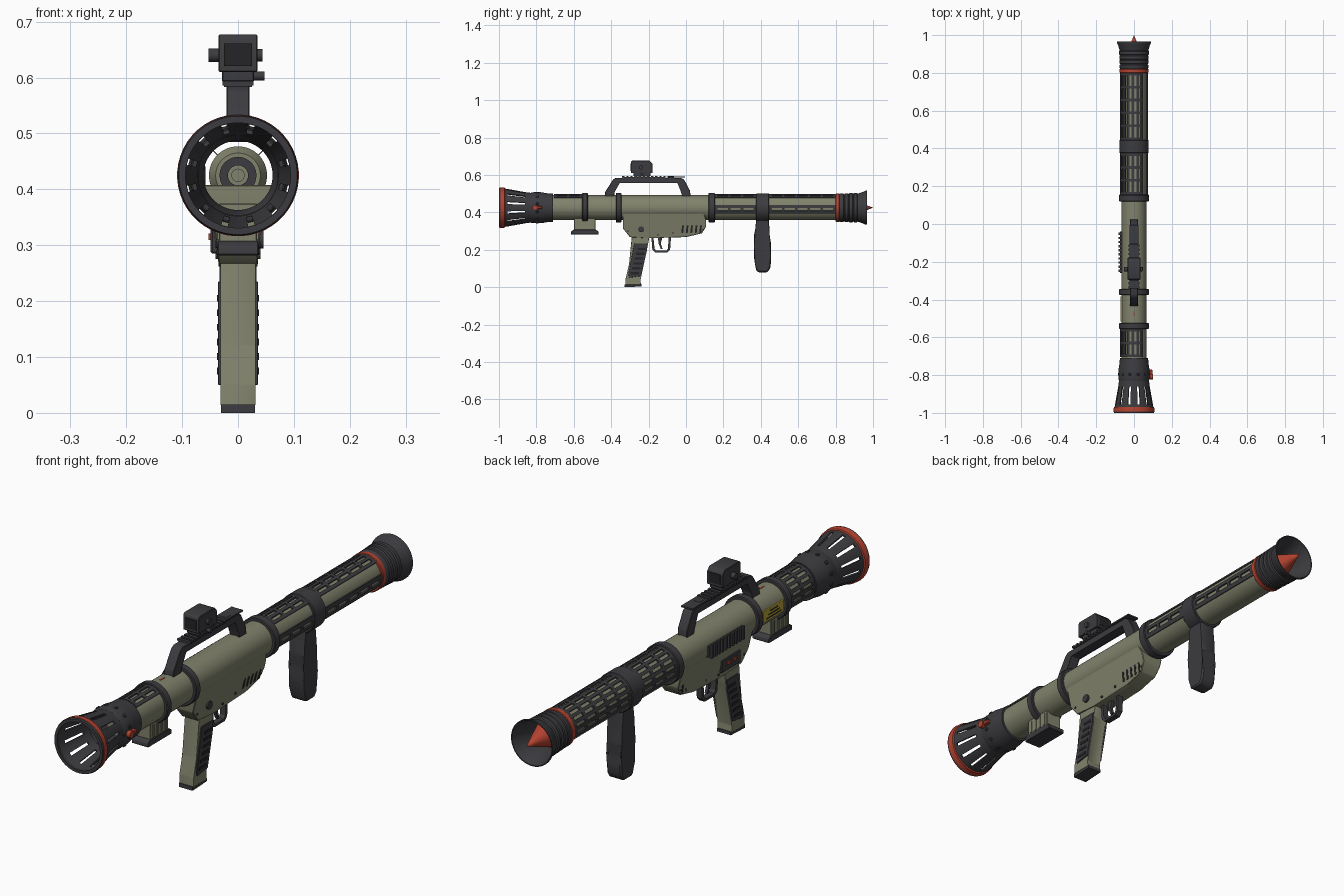
import bpy, bmesh, math
from mathutils import Vector, Matrix

if "Cube" in bpy.data.objects:
    bpy.data.objects.remove(bpy.data.objects["Cube"], do_unlink=True)

AXIS = 0.425  # height of the tube's centre line


def material(name, rgb):
    m = bpy.data.materials.new(name)
    m.use_nodes = True
    m.diffuse_color = (*rgb, 1)
    m.node_tree.nodes["Principled BSDF"].inputs["Base Color"].default_value = (*rgb, 1)
    return m


OLIVE = material("olive", (0.22, 0.225, 0.15))
DARK = material("dark grey", (0.045, 0.044, 0.05))
BLACK = material("near black", (0.018, 0.018, 0.02))
RED = material("red", (0.46, 0.055, 0.03))
YELLOW = material("yellow", (0.48, 0.36, 0.04))


def finish(name, bm, mat, thick=0):
    if not thick:
        bmesh.ops.recalc_face_normals(bm, faces=bm.faces)
    me = bpy.data.meshes.new(name)
    bm.to_mesh(me)
    bm.free()
    me.materials.append(mat)
    ob = bpy.data.objects.new(name, me)
    bpy.context.collection.objects.link(ob)
    bpy.ops.object.select_all(action='DESELECT')
    ob.select_set(True)
    bpy.context.view_layer.objects.active = ob
    if thick:
        mod = ob.modifiers.new("thickness", 'SOLIDIFY')
        mod.thickness, mod.offset = thick, 0
        bpy.ops.object.modifier_apply(modifier=mod.name)
    bpy.ops.object.shade_smooth_by_angle(angle=math.radians(30))
    return ob


def bevel_all(bm, width):
    if width:
        bmesh.ops.bevel(bm, geom=bm.edges[:], offset=width, segments=1, affect='EDGES')


def box(name, centre, size, mat, bevel=0, turn=None):
    bm = bmesh.new()
    bmesh.ops.create_cube(bm, size=1)
    bmesh.ops.scale(bm, vec=size, verts=bm.verts)
    bevel_all(bm, bevel)
    bmesh.ops.translate(bm, vec=centre, verts=bm.verts)
    if turn:  # swing around the tube's axis
        bmesh.ops.rotate(bm, cent=(0, 0, AXIS), matrix=Matrix.Rotation(turn, 3, 'Y'), verts=bm.verts)
    return finish(name, bm, mat)


def disc(name, centre, r, length, mat, axis='X', sides=16):
    bm = bmesh.new()
    bmesh.ops.create_cone(bm, cap_ends=True, segments=sides, radius1=r, radius2=r, depth=length)
    other = 'Y' if axis == 'X' else 'X'
    bmesh.ops.rotate(bm, matrix=Matrix.Rotation(math.pi / 2, 3, other), verts=bm.verts)
    bmesh.ops.translate(bm, vec=centre, verts=bm.verts)
    return finish(name, bm, mat)


def prism(name, pts, half, mat, bevel=0, x=0):
    """Side profile (y, z) given a width; half may be a function of height."""
    width = half if callable(half) else lambda z: half
    bm = bmesh.new()
    rings = [[bm.verts.new((x + s * width(z), y, z)) for y, z in pts] for s in (-1, 1)]
    for ring in rings:
        bm.faces.new(ring)
    for i in range(len(pts)):
        j = (i + 1) % len(pts)
        bm.faces.new((rings[0][i], rings[0][j], rings[1][j], rings[1][i]))
    bevel_all(bm, bevel)
    return finish(name, bm, mat)


def lathe(name, pts, mat, loop=True, thick=0, skip=None, segs=48):
    """Turn a (y, radius) profile around the tube's axis."""
    bm = bmesh.new()
    rows = []
    for y, r in pts:
        ang = [(k + 0.5) * math.tau / segs for k in range(segs)]
        rows.append([bm.verts.new((r * math.cos(a), y, AXIS + r * math.sin(a))) for a in ang])
    for i in range(len(pts) if loop else len(pts) - 1):
        a, b = rows[i], rows[(i + 1) % len(pts)]
        for k in range(segs):
            if not (skip and skip(i, k)):
                n = (k + 1) % segs
                bm.faces.new((a[k], a[n], b[n], b[k]))
    bmesh.ops.remove_doubles(bm, verts=bm.verts, dist=1e-5)
    return finish(name, bm, mat, thick)


def hoop(name, y0, y1, r, mat, inner=0.064):
    c = 0.003
    return lathe(name, [(y0, inner), (y0, r - c), (y0 + c, r), (y1 - c, r), (y1, r - c), (y1, inner)], mat)


def vented_panel(name, y0, y1, a0, a1, rows, cols, r=0.071):
    """Curved cover with long slots on every other row and column."""
    ys, y = [y0], y0
    step = (y1 - y0) / (cols + (cols + 1) * 0.25)
    for i in range(2 * cols + 1):
        y += step * (1 if i % 2 else 0.25)
        ys.append(y)
    n = 2 * rows + 1
    bm = bmesh.new()
    grid = []
    for j in range(n + 1):
        a = math.radians(a0 + (a1 - a0) * j / n)
        grid.append([bm.verts.new((r * math.cos(a), y, AXIS + r * math.sin(a))) for y in ys])
    for j in range(n):
        for i in range(len(ys) - 1):
            if not (i % 2 and j % 2):
                bm.faces.new((grid[j][i], grid[j][i + 1], grid[j + 1][i + 1], grid[j + 1][i]))
    return finish(name, bm, mat=DARK, thick=0.006)


# Main tube, open at both ends, with clamp rings
lathe("main_tube", [(-0.74, 0.062), (-0.74, 0.067), (0.83, 0.067), (0.83, 0.062)], OLIVE)
for i, (y0, y1, r) in enumerate([(-0.555, -0.525, 0.079), (-0.375, -0.345, 0.079),
                                 (0.12, 0.155, 0.079), (0.375, 0.445, 0.077)]):
    hoop(f"clamp_ring_{i + 1}", y0, y1, r, DARK)

# Slotted covers
for i, (y0, y1, cols) in enumerate([(-0.705, -0.555, 2), (0.155, 0.375, 3), (0.445, 0.8, 5)]):
    vented_panel(f"upper_cover_{i + 1}", y0, y1, 49, 200, 7, cols)
    if i:
        vented_panel(f"side_cover_{i + 1}", y0, y1, -25, 12, 1, cols)

# Flared front bell with twelve slots
lathe("front_bell", [(-0.985, 0.101), (-0.955, 0.097), (-0.86, 0.08), (-0.82, 0.075)], DARK, loop=False,
      thick=0.007, skip=lambda i, k: i == 1 and k % 4 == 1)
lathe("front_lip", [(-1, 0.094), (-1, 0.106), (-0.993, 0.108), (-0.985, 0.106), (-0.98, 0.098)], DARK)
lathe("front_red_band", [(-0.992, 0.1), (-0.992, 0.109), (-0.97, 0.107), (-0.966, 0.099)], RED)
lathe("bell_collar", [(-0.83, 0.072), (-0.83, 0.08), (-0.815, 0.083), (-0.775, 0.083), (-0.74, 0.077),
                      (-0.71, 0.075), (-0.71, 0.062), (-0.79, 0.062)], DARK)
for k in range(12):
    box(f"collar_stud_{k + 1}", (0, -0.795, AXIS + 0.083), (0.012, 0.014, 0.008), DARK, 0.002,
        (k + 0.5) * math.tau / 12)
box("collar_red_latch", (0.089, -0.795, AXIS), (0.016, 0.05, 0.016), RED, 0.003)
disc("collar_red_pin", (0.093, -0.808, AXIS), 0.014, 0.016, RED)

# Ridged rear bell
ridges = [(0.82, 0.062), (0.82, 0.073)]
for k in range(4):
    y = 0.826 + 0.024 * k
    ridges += [(y, 0.076 + k * 0.001), (y + 0.016, 0.076 + k * 0.001), (y + 0.02, 0.072 + k * 0.001)]
lathe("rear_bell", ridges + [(0.945, 0.084), (0.96, 0.091), (0.967, 0.091), (0.967, 0.087),
                             (0.93, 0.074), (0.87, 0.062)], DARK)
hoop("rear_red_band", 0.8, 0.822, 0.076, RED)

# Round inside the tube
lathe("round_body", [(0.5, 0), (0.5, 0.04), (0.52, 0.052), (0.87, 0.052), (0.87, 0)], OLIVE, loop=False)
lathe("round_nozzle", [(0.46, 0.018), (0.46, 0.033), (0.51, 0.033), (0.51, 0.018)], DARK)
disc("round_primer", (0, 0.485, AXIS), 0.012, 0.04, OLIVE, 'Y')
lathe("round_red_tip", [(0.87, 0), (0.87, 0.05), (0.92, 0.032), (0.965, 0.014), (1, 0)], RED, loop=False)
for k in range(4):
    box(f"round_fin_{k + 1}", (0, 0.56, AXIS + 0.057), (0.002, 0.08, 0.012), DARK, 0, (k + 0.5) * math.pi / 2)


# Receiver, narrowing toward its underside
def body_half(z):
    return 0.035 + 0.027 * min(1, max(0, (z - 0.3) / 0.11))


prism("receiver", [(-0.338, 0.408), (-0.338, 0.315), (-0.3, 0.268), (-0.2, 0.262), (0.0, 0.268), (0.085, 0.288),
                   (0.108, 0.325), (0.108, 0.36), (0.09, 0.408)], body_half, OLIVE, 0.002)
for k in range(5):
    y = -0.025 + 0.024 * k
    prism(f"receiver_vent_{k + 1}", [(y, 0.29), (y + 0.01, 0.29), (y + 0.014, 0.33), (y + 0.004, 0.33)],
          lambda z: body_half(z) + 0.002, BLACK)
disc("selector_knob", (0.004, -0.24, 0.31), 0.016, 0.084, DARK)
for i, (y, z) in enumerate([(-0.31, 0.3), (-0.15, 0.28), (-0.07, 0.29), (0.09, 0.31)]):
    disc(f"receiver_screw_{i + 1}", (0, y, z), 0.005, 0.08, DARK, sides=8)
box("control_box", (-0.041, -0.215, 0.31), (0.016, 0.12, 0.05), DARK, 0.003)
for i, y in enumerate((-0.235, -0.195)):
    box(f"control_red_{i + 1}", (-0.05, y, 0.315), (0.006, 0.02, 0.012), RED)

# Toothed accessory rail on the right side
box("side_rail", (-0.066, -0.15, 0.42), (0.016, 0.22, 0.045), DARK, 0.002)
for k in range(10):
    box(f"side_rail_tooth_{k + 1}", (-0.077, -0.248 + k * 0.0218, 0.42), (0.009, 0.012, 0.052), DARK)

# Rear grip with side panels and foot
prism("grip", [(-0.29, 0.27), (-0.195, 0.27), (-0.205, 0.22), (-0.245, 0.04), (-0.24, 0.012), (-0.325, 0.012),
               (-0.322, 0.05), (-0.305, 0.12)], 0.031, OLIVE, 0.002)
prism("grip_foot", [(-0.328, 0), (-0.238, 0.004), (-0.238, 0.017), (-0.328, 0.015)], 0.03, DARK)
for s in (-1, 1):
    prism("grip_panel_" + ("left" if s > 0 else "right"),
          [(-0.277, 0.235), (-0.205, 0.235), (-0.208, 0.2), (-0.24, 0.06), (-0.305, 0.05), (-0.308, 0.075)],
          0.004, DARK, 0.001, s * 0.032)
    for k in range(6):
        box(f"grip_rib_{k + 1}", (s * 0.036, -0.273 + k * 0.007, 0.075 + k * 0.026), (0.003, 0.045, 0.012), BLACK)

# Trigger and guard
guard = [(-0.185, 0.265), (-0.18, 0.2), (-0.165, 0.185), (-0.1, 0.185), (-0.085, 0.2), (-0.08, 0.268)]
inside = [(-0.092, 0.268), (-0.097, 0.205), (-0.105, 0.195), (-0.16, 0.195), (-0.168, 0.205), (-0.174, 0.265)]
prism("trigger_guard", guard + inside, 0.012, DARK)
prism("trigger", [(-0.15, 0.27), (-0.125, 0.27), (-0.135, 0.235), (-0.125, 0.205), (-0.135, 0.205), (-0.147, 0.235)],
      0.006, DARK)

# Fore grip with a wavy outline
prism("fore_grip", [(0.375, 0.38), (0.372, 0.32), (0.362, 0.27), (0.37, 0.22), (0.362, 0.17), (0.368, 0.13),
                    (0.375, 0.09), (0.385, 0.08), (0.435, 0.08), (0.45, 0.1), (0.455, 0.14), (0.447, 0.18),
                    (0.455, 0.23), (0.447, 0.28), (0.443, 0.38)], 0.033, DARK, 0.006)

# Mount under the tube and its flared foot
prism("lower_mount", [(-0.598, 0.375), (-0.598, 0.3), (-0.485, 0.3), (-0.485, 0.375)], 0.034, OLIVE, 0.002)
prism("lower_mount_foot", [(-0.6, 0.308), (-0.615, 0.298), (-0.615, 0.282), (-0.468, 0.282), (-0.468, 0.298),
                           (-0.482, 0.308)], 0.037, DARK, 0.002)
for k in range(4):
    box(f"lower_mount_rib_{k + 1}", (0, -0.58 + k * 0.026, 0.335), (0.074, 0.009, 0.05), OLIVE)

# Carry handle with toothed rail
prism("carry_handle", [(-0.435, 0.485), (-0.432, 0.51), (-0.39, 0.575), (-0.375, 0.585), (-0.03, 0.585),
                       (-0.01, 0.575), (0.022, 0.515), (0.024, 0.485), (-0.02, 0.485), (-0.025, 0.51),
                       (-0.045, 0.56), (-0.355, 0.56), (-0.383, 0.51), (-0.385, 0.485)], 0.021, DARK, 0.002)
box("handle_rail", (0, -0.225, 0.586), (0.05, 0.23, 0.006), DARK)
for k in range(11):
    box(f"handle_rail_tooth_{k + 1}", (0, -0.335 + k * 0.022, 0.59), (0.056, 0.012, 0.008), DARK)
box("sight_plate", (0, -0.055, 0.59), (0.05, 0.1, 0.006), DARK)
box("sight_post", (0, -0.08, 0.588), (0.03, 0.03, 0.012), DARK)

# Optic on the rail
box("optic_base", (0, -0.235, 0.603), (0.058, 0.09, 0.02), DARK, 0.002)
prism("optic_body", [(-0.295, 0.61), (-0.295, 0.67), (-0.288, 0.677), (-0.195, 0.677), (-0.18, 0.66),
                     (-0.18, 0.61)], 0.035, DARK, 0.002)
for y in (-0.296, -0.18):
    box("optic_window", (0, y, 0.641), (0.05, 0.004, 0.04), BLACK)
disc("optic_dial_right", (-0.042, -0.24, 0.64), 0.012, 0.022, DARK)
disc("optic_dial_left", (0.038, -0.24, 0.64), 0.011, 0.012, DARK)
disc("optic_clamp_screw", (0.036, -0.235, 0.603), 0.008, 0.022, DARK)

# Painted plates on the tube
box("yellow_label", (-0.0675, -0.45, AXIS), (0.006, 0.13, 0.045), YELLOW)
for k in range(3):
    box(f"label_stripe_{k + 1}", (-0.071, -0.45, AXIS - 0.012 + k * 0.012), (0.002, 0.09 - k * 0.02, 0.004), BLACK)
box("red_top_mark", (0, -0.475, AXIS + 0.067), (0.006, 0.025, 0.003), RED)
